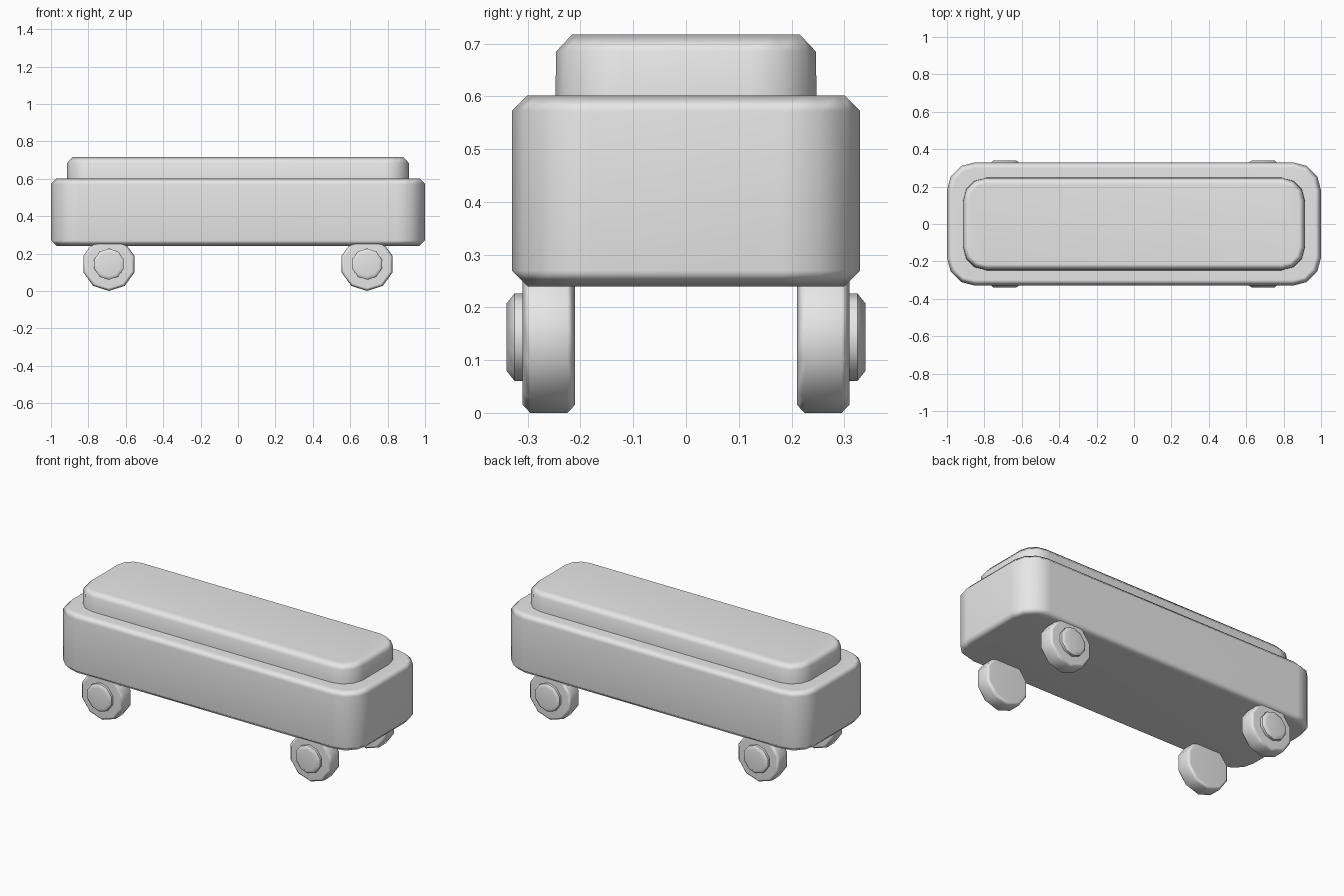
import bpy, bmesh, math

if "Cube" in bpy.data.objects:
    bpy.data.objects.remove(bpy.data.objects["Cube"])

grey = bpy.data.materials.new("plain grey")
grey.diffuse_color = (0.8, 0.8, 0.8, 1)
grey.use_nodes = True
grey.node_tree.nodes["Principled BSDF"].inputs["Base Color"].default_value = grey.diffuse_color


def loft(name, rings):
    """Skin a stack of equal-length point rings and cap both ends."""
    bm = bmesh.new()
    rows = [[bm.verts.new(p) for p in ring] for ring in rings]
    n = len(rows[0])
    for a, b in zip(rows, rows[1:]):
        for i in range(n):
            j = (i + 1) % n
            bm.faces.new((a[i], a[j], b[j], b[i]))
    bm.faces.new(rows[0][::-1])
    bm.faces.new(rows[-1])
    bmesh.ops.recalc_face_normals(bm, faces=bm.faces)
    me = bpy.data.meshes.new(name)
    bm.to_mesh(me)
    bm.free()
    me.materials.append(grey)
    ob = bpy.data.objects.new(name, me)
    bpy.context.collection.objects.link(ob)
    bpy.ops.object.select_all(action='DESELECT')
    ob.select_set(True)
    bpy.context.view_layer.objects.active = ob
    bpy.ops.object.shade_smooth_by_angle(angle=math.radians(50))
    mod = ob.modifiers.new("weighted normals", 'WEIGHTED_NORMAL')
    mod.keep_sharp = True
    return ob


def rounded_ring(hx, hy, r, inset, z, seg=3):
    """Rounded rectangle outline, pulled in by inset."""
    pts = []
    for k, (sx, sy) in enumerate([(1, 1), (-1, 1), (-1, -1), (1, -1)]):
        for i in range(seg + 1):
            a = math.pi / 2 * (k + i / seg)
            pts.append((sx * (hx - r) + (r - inset) * math.cos(a),
                        sy * (hy - r) + (r - inset) * math.sin(a), z))
    return pts


def disc_ring(cx, cz, r, y, sides=10):
    """Polygon around the y axis with a corner pointing down."""
    return [(cx + r * math.sin(math.tau * i / sides), y,
             cz - r * math.cos(math.tau * i / sides)) for i in range(sides)]


# main body, chamfered top and bottom
loft("body", [rounded_ring(1, 0.33, 0.15, i, z) for i, z in
              [(0.03, 0.24), (0, 0.27), (0, 0.572), (0.03, 0.602)]])

# raised lid, sunk slightly into the body
loft("lid", [rounded_ring(0.915, 0.248, 0.125, i, z) for i, z in
             [(0, 0.58), (0.002, 0.685), (0.032, 0.717)]])

# four wheels with hub caps on the outer side
for sx, side in ((-1, "left"), (1, "right")):
    for sy, end in ((-1, "front"), (1, "back")):
        cx, cz = sx * 0.69, 0.1435
        loft(f"{end}_{side}_wheel", [disc_ring(cx, cz, r, sy * y) for r, y in
             [(0.128, 0.21), (0.1435, 0.225), (0.1435, 0.295), (0.128, 0.31)]])
        loft(f"{end}_{side}_hub", [disc_ring(cx, cz, r, sy * y) for r, y in
             [(0.083, 0.30), (0.083, 0.325), (0.064, 0.34)]])
